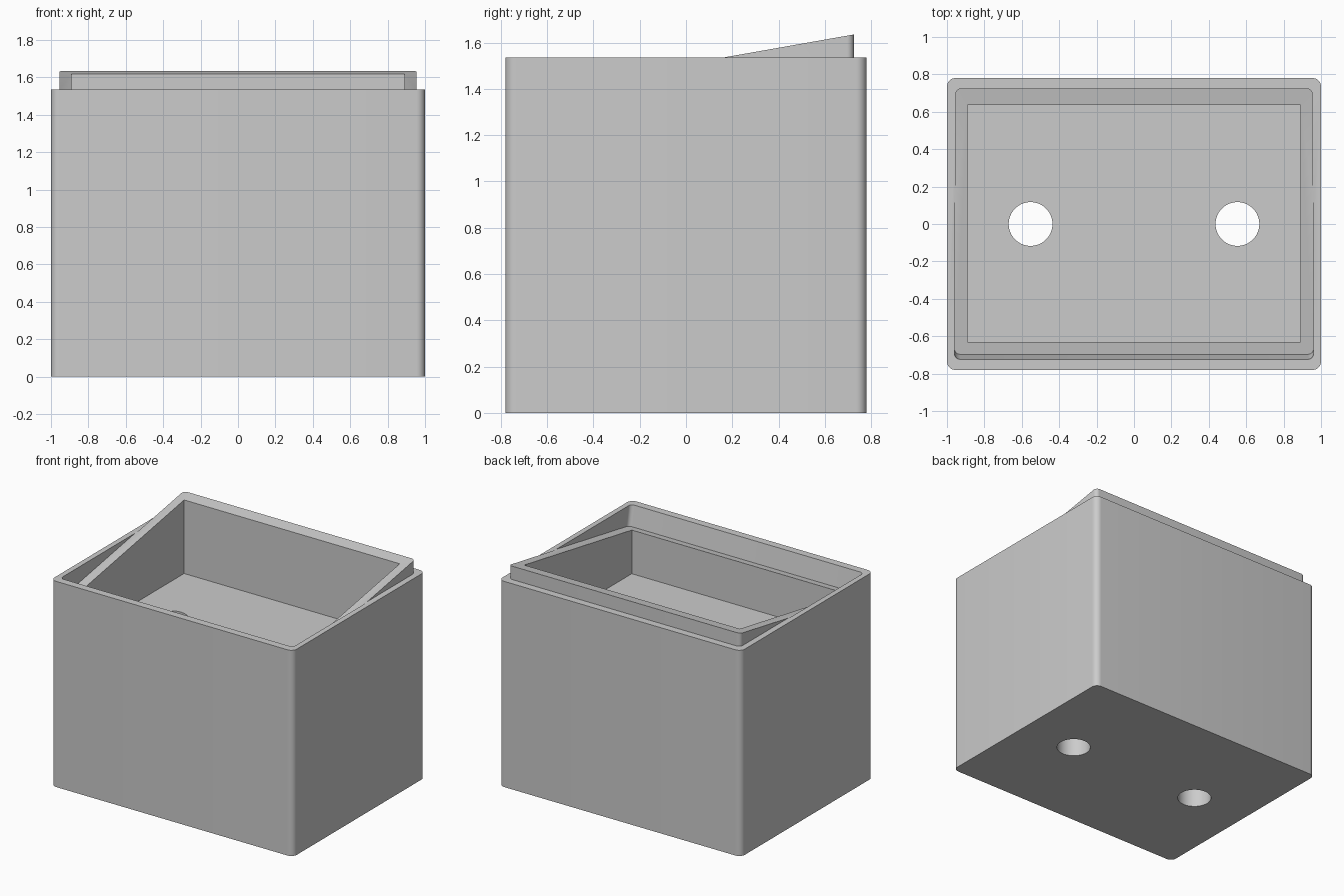
import bpy, bmesh, math
from mathutils import Matrix

cube = bpy.data.objects.get("Cube")
if cube:
    bpy.data.objects.remove(cube, do_unlink=True)

RIM = 1.535            # height of the outer rim
SLOPE = math.radians(10)

grey = bpy.data.materials.new("light grey")
grey.use_nodes = True
grey.diffuse_color = (0.6, 0.6, 0.6, 1)
grey.node_tree.nodes["Principled BSDF"].inputs["Base Color"].default_value = (0.6, 0.6, 0.6, 1)


def block(name, x, y0, y1, z0, z1, radius=0.0, matrix=Matrix()):
    """Box of half width x with optionally rounded upright edges."""
    bm = bmesh.new()
    bmesh.ops.create_cube(bm, size=1)
    for v in bm.verts:
        v.co.x *= 2 * x
        v.co.y = y1 if v.co.y > 0 else y0
        v.co.z = z1 if v.co.z > 0 else z0
    if radius:
        upright = [e for e in bm.edges
                   if abs(e.verts[0].co.z - e.verts[1].co.z) > 1e-4]
        bmesh.ops.bevel(bm, geom=upright, offset=radius, segments=8,
                        profile=0.5, affect='EDGES')
    bm.transform(matrix)
    return finish(name, bm)


def cylinder(name, x, radius, z0, z1):
    bm = bmesh.new()
    bmesh.ops.create_cone(bm, cap_ends=True, segments=64, radius1=radius,
                          radius2=radius, depth=z1 - z0,
                          matrix=Matrix.Translation((x, 0, (z0 + z1) / 2)))
    return finish(name, bm)


def finish(name, bm):
    mesh = bpy.data.meshes.new(name)
    bm.to_mesh(mesh)
    bm.free()
    mesh.materials.append(grey)
    obj = bpy.data.objects.new(name, mesh)
    bpy.context.collection.objects.link(obj)
    return obj


def combine(target, tool, operation):
    """Apply a boolean and discard its helper."""
    tool.hide_render = True
    mod = target.modifiers.new("combine", 'BOOLEAN')
    mod.operation = operation
    mod.solver = 'EXACT'
    mod.object = tool
    bpy.context.view_layer.objects.active = target
    bpy.ops.object.modifier_apply(modifier=mod.name)
    bpy.data.objects.remove(tool, do_unlink=True)


# Outer body, with a block that becomes the raised rear lip
body = block("box_body", 1.0, -0.78, 0.78, 0, RIM, 0.045)
combine(body, block("lip_block", 0.955, 0.05, 0.725, 1.2, 1.8, 0.03), 'UNION')

# Sloping seat: sinks below the rim in front and trims the lip behind
tilt = Matrix.Translation((0, 0.16, RIM)) @ Matrix.Rotation(SLOPE, 4, 'X')
combine(body, block("slope_cutter", 0.96, -0.87, 0.9, 0, 0.6, 0.03, tilt), 'DIFFERENCE')

# Rectangular cavity with a level floor
combine(body, block("cavity_cutter", 0.89, -0.632, 0.636, 1.07, 2.0), 'DIFFERENCE')

# Two holes running down through the base
for side in (-1, 1):
    combine(body, cylinder("hole_cutter", side * 0.553, 0.117, -0.2, 1.3), 'DIFFERENCE')

bpy.ops.object.select_all(action='DESELECT')
body.select_set(True)
bpy.context.view_layer.objects.active = body
bpy.ops.object.shade_smooth_by_angle(angle=math.radians(25))
